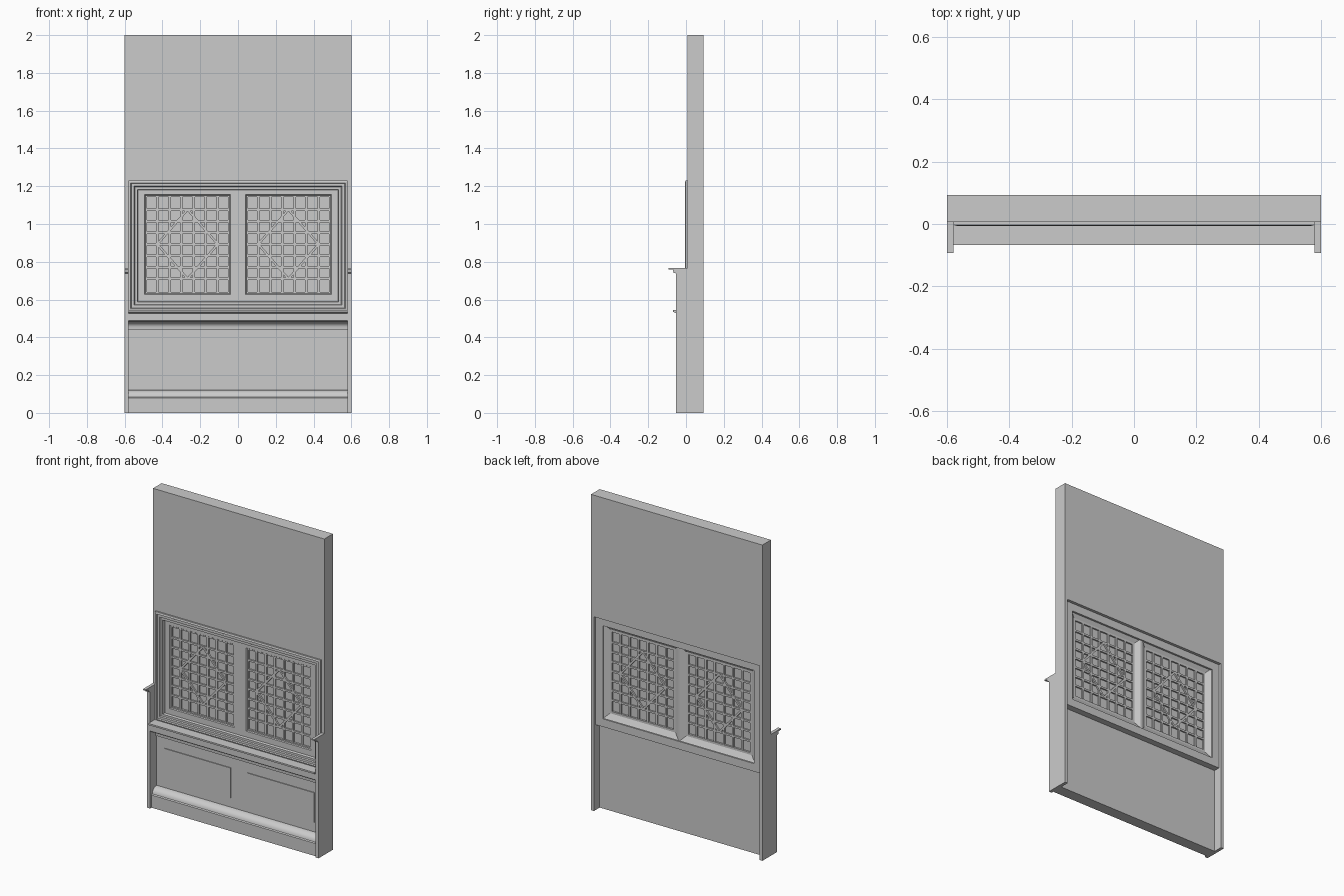
import bpy, bmesh, math
from mathutils import Vector

cube = bpy.data.objects.get("Cube")
if cube:
    bpy.data.objects.remove(cube, do_unlink=True)

mat = bpy.data.materials.new("plain grey")
mat.use_nodes = True
GREY = (0.6, 0.6, 0.6, 1)
mat.diffuse_color = GREY
mat.node_tree.nodes["Principled BSDF"].inputs["Base Color"].default_value = GREY


def finish(name, bm):
    bmesh.ops.recalc_face_normals(bm, faces=bm.faces)
    mesh = bpy.data.meshes.new(name)
    bm.to_mesh(mesh)
    bm.free()
    mesh.materials.append(mat)
    obj = bpy.data.objects.new(name, mesh)
    bpy.context.collection.objects.link(obj)
    return obj


def add_box(bm, x, y, z):
    """Box from (low, high) pairs."""
    vs = [bm.verts.new((a, b, c)) for a in x for b in y for c in z]
    for f in ((0, 1, 3, 2), (4, 6, 7, 5), (0, 4, 5, 1),
              (2, 3, 7, 6), (0, 2, 6, 4), (1, 5, 7, 3)):
        bm.faces.new([vs[i] for i in f])


def box(name, x, y, z):
    bm = bmesh.new()
    add_box(bm, x, y, z)
    return finish(name, bm)


def extrude_x(name, profile, x0, x1):
    """Closed (y, z) profile run along x."""
    bm = bmesh.new()
    face = bm.faces.new([bm.verts.new((x0, y, z)) for y, z in profile])
    res = bmesh.ops.extrude_face_region(bm, geom=[face])
    verts = [g for g in res["geom"] if isinstance(g, bmesh.types.BMVert)]
    bmesh.ops.translate(bm, verts=verts, vec=(x1 - x0, 0, 0))
    return finish(name, bm)


def mitred_frame(name, x, z, profile):
    """Closed (inset, y) profile swept round a rectangle."""
    bm = bmesh.new()
    loops = []
    for i, y in profile:
        corners = ((x[0] + i, z[0] + i), (x[1] - i, z[0] + i),
                   (x[1] - i, z[1] - i), (x[0] + i, z[1] - i))
        loops.append([bm.verts.new((a, y, c)) for a, c in corners])
    for k, loop in enumerate(loops):
        nxt = loops[(k + 1) % len(loops)]
        for j in range(4):
            m = (j + 1) % 4
            bm.faces.new((loop[j], loop[m], nxt[m], nxt[j]))
    return finish(name, bm)


def add_bar(bm, start, end, width, y):
    """Flat bar between two (x, z) points."""
    a, b = Vector(start), Vector(end)
    d = (b - a).normalized() * width / 2
    n = Vector((-d.y, d.x))
    face = bm.faces.new([bm.verts.new((p.x, y[0], p.y))
                         for p in (a + n, a - n, b - n, b + n)])
    res = bmesh.ops.extrude_face_region(bm, geom=[face])
    verts = [g for g in res["geom"] if isinstance(g, bmesh.types.BMVert)]
    bmesh.ops.translate(bm, verts=verts, vec=(0, y[1] - y[0], 0))


# Upper wall
box("upper_wall", (-0.6, 0.6), (0.007, 0.093), (1.23, 2.0))

# Side walls with small capped returns
for side, s in (("left", 1), ("right", -1)):
    xs = sorted((0.58 * s, 0.6 * s))
    box(side + "_jamb", xs, (0.007, 0.093), (0.76, 1.23))
    box(side + "_side_wall", xs, (-0.052, 0.093), (0, 0.76))
    extrude_x(side + "_cap", [(0.007, 0.768), (-0.093, 0.768), (-0.093, 0.76),
                              (-0.07, 0.758), (-0.066, 0.742), (-0.052, 0.738),
                              (0.007, 0.738)], *xs)

# Lower wainscot: ledge, cove, field and skirting in one section
cove = [(-0.045 + 0.05 * math.sin(t * math.pi / 10),
         0.455 + 0.03 * math.cos(t * math.pi / 10)) for t in range(6)]
skirt = [(0.015 - 0.045 * math.sin(t * math.pi / 10),
          0.085 + 0.037 * math.cos(t * math.pi / 10)) for t in range(6)]
section = ([(0.035, 0.545), (-0.068, 0.545), (-0.068, 0.535), (-0.05, 0.527),
            (-0.05, 0.49)] + cove +
           [(0.005, 0.44), (0.015, 0.44), (0.015, 0.13)] + skirt +
           [(-0.037, 0.08), (-0.037, 0), (0.035, 0)])
wainscot = extrude_x("wainscot", section, -0.58, 0.58)

# Window frame with stepped moulding
mitred_frame("window_frame", (-0.58, 0.58), (0.54, 1.23),
             [(0, -0.003), (0.012, -0.006), (0.016, 0.001), (0.03, 0.001),
              (0.034, 0.008), (0.047, 0.008), (0.05, 0.022), (0.05, 0.075),
              (0, 0.075)])

PANE_W, PANE_H, MID_Z = 0.445, 0.505, 0.893
for side, s in (("left", 1), ("right", -1)):
    # Raised field panel
    box(side + "_field_panel", sorted((0.058 * s, 0.525 * s)),
        (0.010, 0.02), (0.183, 0.372))

    # Sash, sloping in towards the glass at the back
    mitred_frame(side + "_sash", sorted((0, 0.535 * s)), (0.587, 1.195),
                 [(0, 0.024), (0.04, 0.024), (0.044, 0.03), (0.052, 0.03),
                  (0.052, 0.05), (0.038, 0.05), (0.006, 0.068), (0, 0.068)])

    # Pane
    cx = 0.267 * s
    hw, hh = PANE_W / 2, PANE_H / 2
    box(side + "_pane", (cx - hw, cx + hw), (0.039, 0.041),
        (MID_Z - hh, MID_Z + hh))

    # Lattice of straight bars with a diamond
    bm = bmesh.new()
    depth, width = (0.030, 0.050), 0.012
    for off in (0.033, 0.095, 0.16):
        for sign in (-1, 1):
            x = cx + sign * off
            add_bar(bm, (x, MID_Z - hh), (x, MID_Z + hh), width, depth)
    for row in range(-3, 4):
        z = MID_Z + row * 0.061
        add_bar(bm, (cx - hw, z), (cx + hw, z), width, depth)
    tips = [(cx + 0.16, MID_Z), (cx, MID_Z + 0.183),
            (cx - 0.16, MID_Z), (cx, MID_Z - 0.183)]
    for k in range(4):
        add_bar(bm, tips[k], tips[(k + 1) % 4], width, (0.029, 0.051))
    finish(side + "_lattice", bm)

# Smooth the curved mouldings only
bpy.ops.object.select_all(action="DESELECT")
wainscot.select_set(True)
bpy.context.view_layer.objects.active = wainscot
bpy.ops.object.shade_smooth_by_angle(angle=math.radians(30))
